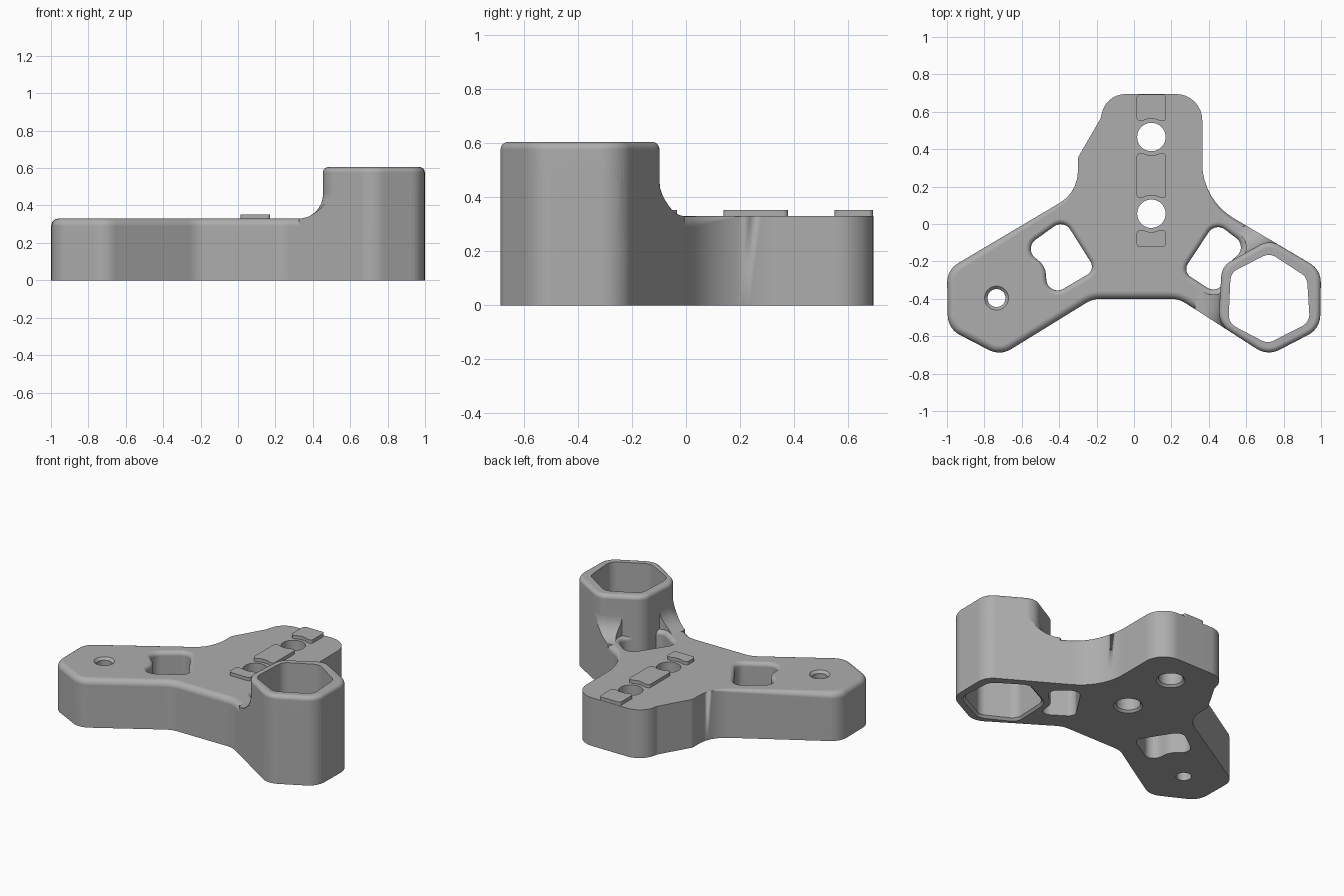
import bpy, bmesh, math
from mathutils import Vector

if "Cube" in bpy.data.objects:
    bpy.data.objects.remove(bpy.data.objects["Cube"], do_unlink=True)

grey = bpy.data.materials.new("plain_grey")
grey.use_nodes = True
grey.diffuse_color = (0.42, 0.42, 0.42, 1)
grey.node_tree.nodes["Principled BSDF"].inputs["Base Color"].default_value = grey.diffuse_color

PLATE, TOWER = 0.33, 0.605


def rounded(corners, seg=8):
    """Counter-clockwise polygon with each corner (x, y, radius) rounded."""
    out, n = [], len(corners)
    for i, (x, y, r) in enumerate(corners):
        c = Vector((x, y))
        a = (Vector(corners[i - 1][:2]) - c).normalized()
        b = (Vector(corners[(i + 1) % n][:2]) - c).normalized()
        half = a.angle(b) / 2
        mid = c + (a + b).normalized() * (r / math.sin(half))
        start = c + a * (r / math.tan(half)) - mid
        turn = math.pi - 2 * half
        if a.x * b.y - a.y * b.x > 0:
            turn = -turn
        for k in range(seg + 1):
            t = turn * k / seg
            out.append(mid + Vector((start.x * math.cos(t) - start.y * math.sin(t),
                                     start.x * math.sin(t) + start.y * math.cos(t))))
    return out


def circle(x, y, r, n=40):
    return [Vector((x + r * math.cos(2 * math.pi * k / n),
                    y + r * math.sin(2 * math.pi * k / n))) for k in range(n)]


def normals(loop):
    out = []
    for i, p in enumerate(loop):
        a = (p - loop[i - 1]).normalized()
        b = (loop[(i + 1) % len(loop)] - p).normalized()
        t = (a + b).normalized()
        out.append(Vector((t.y, -t.x)) / max(0.5, t.dot(a)))
    return out


def loft(name, loop, levels, taper=None):
    """Stack copies of the loop; each level is (outward offset, z, drop)."""
    bm = bmesh.new()
    norm, rings = normals(loop), []
    for off, z, drop in levels:
        ring = []
        for p, n in zip(loop, norm):
            f = taper(p) if taper else 1
            q = p + n * off * f
            ring.append(bm.verts.new((q.x, q.y, z - drop * f)))
        rings.append(ring)
    count = len(loop)
    for lo, hi in zip(rings, rings[1:]):
        for i in range(count):
            j = (i + 1) % count
            bm.faces.new((lo[i], lo[j], hi[j], hi[i]))
    bm.faces.new(rings[0][::-1])
    bm.faces.new(rings[-1])
    bmesh.ops.remove_doubles(bm, verts=bm.verts, dist=1e-5)
    bmesh.ops.recalc_face_normals(bm, faces=bm.faces)
    mesh = bpy.data.meshes.new(name)
    bm.to_mesh(mesh)
    bm.free()
    ob = bpy.data.objects.new(name, mesh)
    bpy.context.collection.objects.link(ob)
    mesh.materials.append(grey)
    return ob


def prism(name, loop, z0, z1):
    return loft(name, loop, [(0, z0, 0), (0, z1, 0)])


def round_top(z, r, n=6):
    """Levels of a quarter-round edge ending at height z."""
    steps = [math.pi / 2 * k / n for k in range(n + 1)]
    return [(-r * (1 - math.cos(t)), z, r * (1 - math.sin(t))) for t in steps]


def combine(target, tool, operation):
    """Apply a boolean and discard its helper."""
    bpy.context.view_layer.objects.active = target
    mod = target.modifiers.new(operation, "BOOLEAN")
    mod.operation, mod.object, mod.solver = operation, tool, "EXACT"
    bpy.ops.object.modifier_apply(modifier=mod.name)
    bpy.data.objects.remove(tool, do_unlink=True)


def finish(ob):
    bpy.ops.object.select_all(action="DESELECT")
    ob.select_set(True)
    bpy.context.view_layer.objects.active = ob
    bpy.ops.object.shade_smooth_by_angle(angle=math.radians(32))
    mod = ob.modifiers.new("even_shading", "WEIGHTED_NORMAL")
    mod.keep_sharp = True


# three-armed plate, its top edge rounded on the arms only
outline = rounded([
    (-0.22, -0.4, 0.15), (0.24, -0.4, 0.15), (0.715, -0.705, 0.12), (0.995, -0.56, 0.12),
    (1, -0.245, 0.12), (0.365, 0.13, 0.34), (0.365, 0.695, 0.14), (-0.175, 0.695, 0.13),
    (-0.175, 0.57, 0.05), (-0.3, 0.355, 0.05), (-0.3, 0.17, 0.2), (-1, -0.245, 0.12),
    (-0.995, -0.56, 0.12), (-0.715, -0.705, 0.12)])
body = loft("three_arm_body", outline, [(0, 0, 0)] + round_top(PLATE, 0.04),
            lambda p: min(1, max(0, (0.2 - p.y) / 0.18)))

# sweeping fillet at the foot of the tower, trimmed to the plate outline
hexagon = rounded([
    (0.715, -0.705, 0.12), (0.995, -0.56, 0.12), (1, -0.245, 0.12),
    (0.725, -0.083, 0.1), (0.47, -0.225, 0.1), (0.45, -0.535, 0.12)])
R = 0.13
arc = [math.pi / 2 * k / 8 for k in range(8, -1, -1)]
fillet = loft("tower_fillet", hexagon, [(R, 0.2, 0)] + [
    (R * (1 - math.cos(t)), PLATE + R * (1 - math.sin(t)), 0) for t in arc] + [(0, 0.5, 0)])
combine(fillet, prism("fillet_trim", outline, 0.1, 0.7), "INTERSECT")
combine(body, fillet, "UNION")

# through pockets with flared mouths
pockets = [
    [(-0.375, 0.025, 0.06), (-0.59, -0.13, 0.06), (-0.475, -0.225, 0.1),
     (-0.46, -0.395, 0.06), (-0.205, -0.245, 0.05)],
    [(0.435, 0.01, 0.06), (0.26, -0.255, 0.05), (0.475, -0.395, 0.06),
     (0.49, -0.225, 0.08), (0.605, -0.12, 0.06)]]
flare = 0.028
mouth = [(flare * (1 - math.cos(t)), PLATE - flare * (1 - math.sin(t)), 0)
         for t in [math.pi / 2 * k / 5 for k in range(6)]]
for corners in pockets:
    cutter = loft("pocket_cutter", rounded(corners), [(0, -0.1, 0)] + mouth + [(flare, 0.6, 0)])
    combine(body, cutter, "DIFFERENCE")

# hexagonal tower and its bore
tower = loft("hex_tower", hexagon, [(0, 0, 0)] + round_top(TOWER, 0.028))
combine(body, tower, "UNION")
bore = rounded([
    (0.715, -0.64, 0.07), (0.94, -0.525, 0.07), (0.925, -0.285, 0.07),
    (0.725, -0.155, 0.07), (0.517, -0.26, 0.07), (0.505, -0.53, 0.07)])
combine(body, loft("bore_cutter", bore, [(0.015, -0.1, 0), (0.015, 0, 0), (0, 0.015, 0), (0, 0.8, 0)]),
        "DIFFERENCE")

# bolt holes, chamfered underneath
HOLE_X, HOLES = 0.093, (0.465, 0.055)
for y in HOLES:
    cutter = loft("hole_cutter", circle(HOLE_X, y, 0.076),
                  [(0.014, -0.1, 0), (0.014, 0, 0), (0, 0.014, 0), (0, 0.5, 0)])
    combine(body, cutter, "DIFFERENCE")
small = loft("small_hole_cutter", circle(-0.735, -0.396, 0.048),
             [(0, -0.1, 0), (0, PLATE - 0.016, 0), (0.016, PLATE, 0), (0.016, 0.5, 0)])
combine(body, small, "DIFFERENCE")
finish(body)

# raised pads between the bolt holes, notched around them
for name, y0, y1 in (("rear", 0.55, 0.693), ("middle", 0.138, 0.378), ("front", -0.122, -0.033)):
    corners = [(0.014, y0, 0.018), (0.172, y0, 0.018), (0.172, y1, 0.018), (0.014, y1, 0.018)]
    pad = prism(name + "_pad", rounded(corners, 4), PLATE - 0.01, PLATE + 0.023)
    for y in HOLES:
        combine(pad, prism("notch_cutter", circle(HOLE_X, y, 0.098), 0.2, 0.5), "DIFFERENCE")
    finish(pad)
